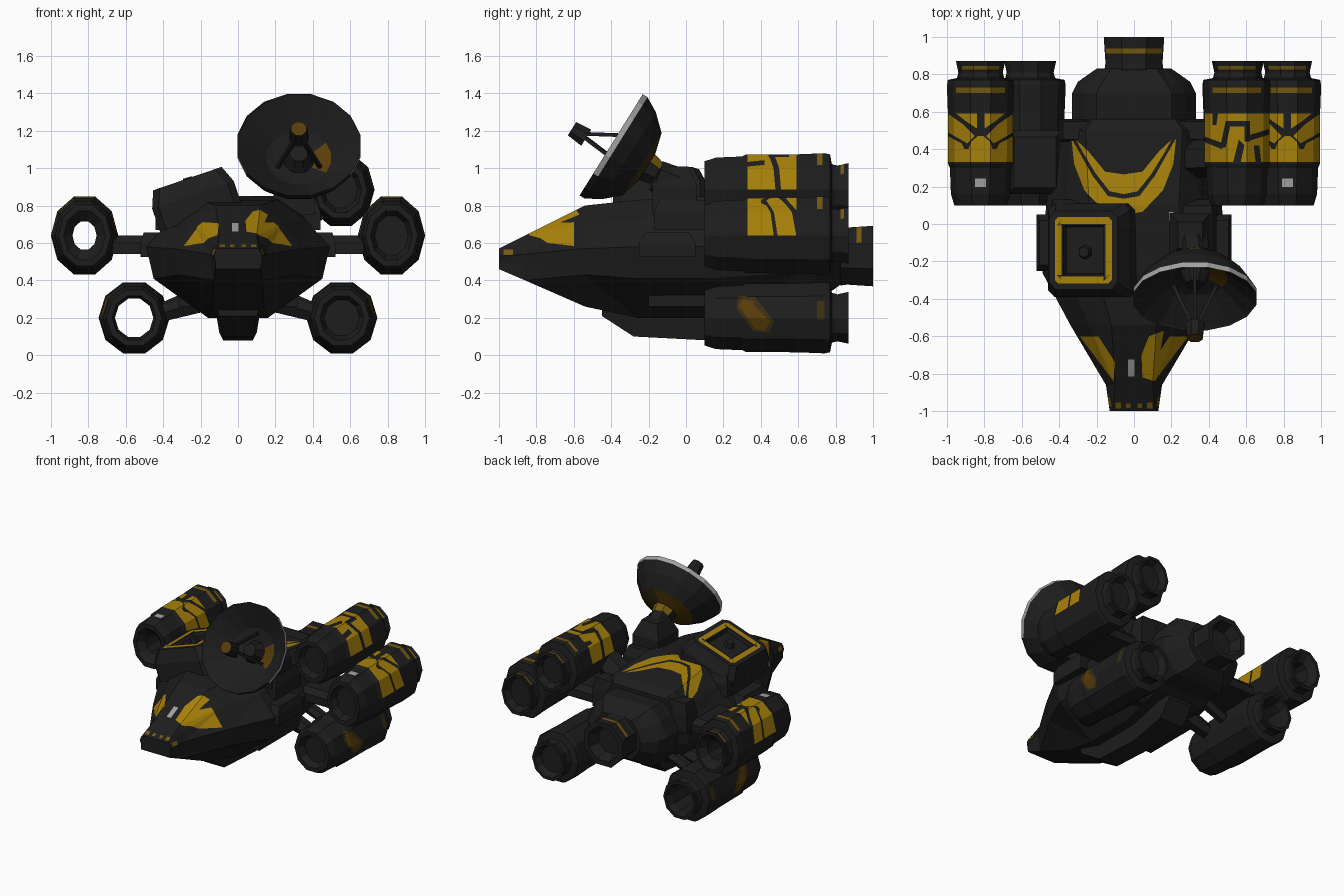
import bpy, bmesh
from math import cos, sin, pi
from mathutils import Vector, Matrix

cube = bpy.data.objects.get("Cube")
if cube:
    bpy.data.objects.remove(cube, do_unlink=True)


def material(name, rgb):
    m = bpy.data.materials.new(name)
    m.use_nodes = True
    m.diffuse_color = (*rgb, 1)
    bsdf = m.node_tree.nodes["Principled BSDF"]
    bsdf.inputs["Base Color"].default_value = (*rgb, 1)
    bsdf.inputs["Roughness"].default_value = 0.8
    return m


MATS = [material("charcoal", (.0125, .0125, .0125)), material("yellow", (.39, .22, .003)),
        material("amber_brown", (.1, .045, .003)), material("olive", (.04, .028, .006)),
        material("light_grey", (.36, .36, .36)), material("ochre", (.18, .1, .005))]
DARK, YELLOW, BROWN, OLIVE, GREY, OCHRE = range(6)
UP = Vector((0, 0, 1))


def finish(name, bm):
    me = bpy.data.meshes.new(name)
    bm.to_mesh(me)
    bm.free()
    for m in MATS:
        me.materials.append(m)
    ob = bpy.data.objects.new(name, me)
    bpy.context.collection.objects.link(ob)
    return ob


def loft(name, rings, closed=False, tris=False):
    """Skin a list of point rings; closed joins the last ring to the first."""
    bm = bmesh.new()
    vs = [[bm.verts.new(p) for p in r] for r in rings]
    n = len(vs[0])
    for a, b in list(zip(vs, vs[1:])) + ([(vs[-1], vs[0])] if closed else []):
        for i in range(n):
            j = (i + 1) % n
            bm.faces.new((a[i], a[j], b[j], b[i]))
    if not closed:
        bm.faces.new(vs[0])
        bm.faces.new(vs[-1])
    if tris:
        bmesh.ops.triangulate(bm, faces=bm.faces[:])
    bmesh.ops.recalc_face_normals(bm, faces=bm.faces[:])
    return finish(name, bm)


def box(name, centre, size, taper=.8, turn=Matrix.Identity(3)):
    """Block whose top is narrower than its base."""
    c, (sx, sy, sz) = Vector(centre), size
    ring = lambda k, z: [c + turn @ Vector((x * sx * k / 2, y * sy * k / 2, z * sz / 2))
                         for x, y in ((-1, -1), (1, -1), (1, 1), (-1, 1))]
    return loft(name, [ring(1, -1), ring(1, .2), ring(taper, 1)])


def ngon(centre, frame, rx, rz, n):
    return [Vector(centre) + frame @ Vector((rx * cos(a), rz * sin(a), 0))
            for a in (pi / 2 + pi / n + i * 2 * pi / n for i in range(n))]


def beam(name, a, b, r1, r2, n=6):
    a, b = Vector(a), Vector(b)
    fr = (b - a).to_track_quat('Z', 'Y').to_matrix()
    return loft(name, [ngon(a, fr, r1, r1, n), ngon(b, fr, r2, r2, n)])


def paint(ob, mat, poly, axis=UP, low=-9, facing=.12):
    """Cut a convex outline, projected along an axis, into the faces and colour it."""
    u, v = ((0, 1) if abs(axis.z) > .5 else (1, 2))
    mid = [sum(p[k] for p in poly) / len(poly) for k in (0, 1)]

    def near(f):
        c = f.calc_center_median()
        if f.normal.dot(axis) < facing or c.dot(axis) < low:
            return False
        return all(min(w.co[ax] for w in f.verts) < max(p[k] for p in poly) and
                   max(w.co[ax] for w in f.verts) > min(p[k] for p in poly)
                   for k, ax in ((0, u), (1, v)))

    bm = bmesh.new()
    bm.from_mesh(ob.data)
    bm.normal_update()
    planes = []
    for p, q in zip(poly, poly[1:] + poly[:1]):
        co, no = Vector((0, 0, 0)), Vector((0, 0, 0))
        co[u], co[v] = p
        no[u], no[v] = q[1] - p[1], p[0] - q[0]
        if no[u] * (mid[0] - p[0]) + no[v] * (mid[1] - p[1]) > 0:
            no = -no
        planes.append((co, no))
        fs = [f for f in bm.faces if near(f)]
        geom = fs + list({e for f in fs for e in f.edges}) + list({w for f in fs for w in f.verts})
        bmesh.ops.bisect_plane(bm, geom=geom, plane_co=co, plane_no=no, dist=1e-5)
    bm.normal_update()
    for f in bm.faces:
        c = f.calc_center_median()
        if near(f) and all((c - co).dot(no) < 0 for co, no in planes):
            f.material_index = mat
    bm.to_mesh(ob.data)
    bm.free()


def rect(x, y, w, h):
    return [(x - w, y - h), (x + w, y - h), (x + w, y + h), (x - w, y + h)]


def place(poly, x, flip):
    return [(x + flip * a, b) for a, b in poly]


# Hull: faceted sections from nose to stern
def section(y, tw, zt, w, zm, bw, zb):
    half = [(tw, zt), (.45 * tw + .55 * w, zt - .42 * (zt - zm)), (w, zm),
            (.92 * w, zm - .45 * (zm - zb)), (bw, zb)]
    return [(x, y, z) for x, z in half] + [(-x, y, z) for x, z in reversed(half)]


hull = loft("hull", [section(*s) for s in (
    (-1, .11, .57, .13, .53, .12, .46), (-.86, .1, .64, .15, .54, .13, .4),
    (-.54, .12, .8, .34, .57, .14, .26), (-.26, .2, .83, .49, .58, .16, .2),
    (.1, .24, .85, .47, .58, .16, .2), (.5, .26, .81, .4, .58, .2, .26),
    (.56, .22, .77, .33, .57, .2, .29))], tris=True)
loft("stern_block", [section(*s) for s in (
    (.5, .2, .74, .33, .55, .2, .3), (.7, .2, .75, .33, .55, .2, .3),
    (.76, .17, .72, .3, .54, .16, .33), (.83, .12, .68, .2, .53, .12, .38))], tris=True)
loft("keel", [[(x * w, y, z) for x, z in ((-1.3, .3), (1.3, .3), (1, zb), (-1, zb))]
              for y, w, zb in ((-.45, .1, .21), (-.28, .08, .1), (.1, .08, .08), (.4, .1, .12), (.5, .1, .24))])

# Nose markings: an outer sweep on both sides, an extra upper arm on the left
for flip in (1, -1):
    paint(hull, YELLOW, place([(.11, -.84), (.1, -.74), (.19, -.6), (.29, -.6)], 0, flip), low=.5)
    paint(hull, OCHRE, place(rect(.085, -.97, .015, .015), 0, flip), low=.5)
    paint(hull, OCHRE, place(rect(.03, -.97, .012, .012), 0, flip), low=.5)
    paint(hull, OCHRE, rect(-.95, .55, .025, .015), Vector((flip, 0, 0)), low=.08)
paint(hull, YELLOW, [(.045, -.82), (.11, -.84), (.13, -.74), (.16, -.57), (.08, -.6), (.04, -.7)], low=.5)
paint(hull, GREY, rect(-.015, -.77, .018, .045))
paint(hull, GREY, rect(.2, .04, .012, .025))

# Broad double chevron on the back, set slightly to the right
for flip in (1, -1):
    for quad in ([(0, .05), (.1, .065), (.085, .15), (0, .135)],
                 [(.1, .065), (.21, .18), (.16, .25), (.085, .15)],
                 [(.21, .18), (.265, .32), (.28, .46), (.235, .38), (.16, .25)],
                 [(0, .16), (.075, .175), (.1, .28), (0, .265)],
                 [(.075, .175), (.15, .27), (.22, .385), (.255, .45), (.19, .39), (.1, .28)]):
        paint(hull, YELLOW, place(quad, -.055, flip), low=.6)

# Side pods, shoulder blocks and belly panels
for s, word in ((-1, "right"), (1, "left")):
    box(word + "_side_pod", (s * .44, -.1, .59), (.16, .3, .13))
    box(word + "_shoulder_block", (s * .33, -.02, .75), (.22, .3, .16))
    box(word + "_stern_shoulder", (s * .3, .5, .66), (.2, .12, .22))
    box(word + "_belly_panel", (s * .22, .05, .33), (.2, .5, .14))


# Engine pods: ten-sided tubes with a recessed or open core
YFRAME = Matrix(((1, 0, 0), (0, 0, 1), (0, 1, 0)))
OUTER = ((.1, .78), (.16, .88), (.3, .91), (.32, .96), (.6, .97), (.74, 1), (.77, .97),
         (.78, .7), (.81, .66), (.87, .73))


def pod(name, x, z, rx, rz, core, hollow):
    ring = lambda y, k: ngon((x, y, z), YFRAME, rx * k, rz * k, 10)
    rings = [ring(.15, core), ring(.1, .62)] + [ring(*p) for p in OUTER] + [ring(.87, .62), ring(.82, core)]
    return loft(name, rings, closed=hollow)


PODS = {"right_upper_pod": (-.82, .64, .18, .22, .36, True), "left_upper_pod": (.82, .64, .18, .22, .5, False),
        "left_top_pod": (.55, .885, .18, .205, .5, False),
        "right_lower_pod": (-.555, .2, .19, .2, .54, True), "left_lower_pod": (.555, .2, .19, .2, .5, False)}
CAMOUFLAGE = ([(.175, .59), (.175, .49), (.07, .43), (.03, .47), (.09, .53)],
              [(.175, .47), (.175, .39), (.08, .39), (.1, .43)],
              [(0, .39), (.07, .39), (.05, .44), (.015, .47), (0, .47)],
              [(.02, .59), (.13, .59), (.08, .55), (.02, .51)])
GAPS = ([(-.18, .44), (-.18, .47), (-.07, .43), (-.08, .4)], [(-.09, .41), (-.06, .41), (-.03, .55), (-.06, .55)],
        [(-.06, .52), (-.06, .55), (.07, .55), (.07, .52)], [(.04, .54), (.07, .54), (.07, .44), (.04, .44)],
        [(.05, .44), (.05, .47), (.18, .51), (.18, .48)], [(-.02, .33), (.02, .33), (.04, .42), (.01, .45)],
        [(.1, .33), (.13, .33), (.12, .42), (.09, .42)], [(-.13, .6), (-.1, .6), (-.11, .53), (-.13, .53)])
for name, (x, z, rx, rz, core, hollow) in PODS.items():
    ob = pod(name, x, z, rx, rz, core, hollow)
    s = 1 if x > 0 else -1
    if "lower" in name:
        side, low = Vector((s, 0, 0)), abs(x) + .05
        paint(ob, OLIVE, [(.27, .25), (.28, .32), (.37, .31), (.47, .18), (.44, .12), (.36, .13)], side, low)
        for blob in ([(.28, .26), (.3, .3), (.36, .29), (.36, .2)], [(.3, .24), (.36, .27), (.45, .18), (.42, .13), (.37, .14)]):
            paint(ob, BROWN, blob, side, low)
        paint(ob, OLIVE, rect(.72, .24, .02, .05), side, low)
        continue
    if "top" in name:
        paint(ob, YELLOW, rect(x, .46, .175, .13), low=z + .01)
        for gap in GAPS:
            paint(ob, DARK, place(gap, x, 1), low=z + .01)
    else:
        paint(ob, YELLOW, rect(x, .365, .175, .035), low=z + .01)
        paint(ob, GREY, rect(x, .22, .03, .022), low=z + .1)
        for flip in (1, -1):
            for shape in CAMOUFLAGE:
                paint(ob, YELLOW, place(shape, x, flip), low=z + .01)
    paint(ob, OCHRE, rect(x, .715, .13, .015), low=z + .08)
    paint(ob, OCHRE, rect(x, .835, .1, .01), low=z + .08)

# Pylons carrying the pods
for s, word in ((-1, "right"), (1, "left")):
    box(word + "_upper_pylon", (s * .53, .33, .59), (.28, .34, .1))
    beam(word + "_lower_pylon", (s * .16, .32, .3), (s * .42, .32, .22), .07, .05)
    beam(word + "_rear_strut", (s * .2, .5, .33), (s * .44, .5, .23), .045, .04)
beam("top_pod_pylon", (.28, .35, .7), (.46, .35, .84), .11, .09)

# Main engine nozzle
engine = loft("main_engine", [ngon((0, y, .53), YFRAME, r, r, 8) for y, r in (
    (.78, .15), (.83, .17), (.86, .165), (1, .175), (1, .135), (.92, .1))])
paint(engine, OCHRE, rect(0, .925, .15, .013), low=.6)

# Turret box with a framed, recessed hatch on top
tilt = Matrix.Rotation(-.33, 3, 'Y')
turret = box("turret_box", (-.235, -.14, .84), (.46, .5, .22), .84, tilt)
bm = bmesh.new()
bm.from_mesh(turret.data)
bmesh.ops.bevel(bm, geom=[e for e in bm.edges if e.calc_length() < .25], offset=.035, segments=1, affect='EDGES')
bm.normal_update()
hatch = max(bm.faces, key=lambda f: f.normal.dot(tilt @ UP) + f.calc_center_median().z)
for width, depth, mat in ((.035, 0, DARK), (.04, 0, YELLOW), (.025, 0, DARK), (.02, -.03, DARK)):
    for f in bmesh.ops.inset_region(bm, faces=[hatch], thickness=width, depth=depth)["faces"]:
        f.material_index = mat
bm.to_mesh(turret.data)
bm.free()
beam("hatch_stud", (-.25, -.15, .88), (-.27, -.15, .95), .05, .03)
box("turret_base", (-.2, -.15, .76), (.36, .4, .14))

# Dish with pale outer rim, hub, mount and feed
centre, aim = Vector((.325, -.4, 1.125)), Vector((0, -.85, .53)).normalized()
frame = aim.to_track_quat('Z', 'Y').to_matrix()
dish = loft("dish", [ngon(centre - aim * d, frame, r * 1.03, r, 16) for d, r in (
    (.16, .07), (.13, .17), (.01, .317), (0, .325), (.03, .325), (.11, .28), (.195, .2), (.225, .09))])
bm = bmesh.new()
bm.from_mesh(dish.data)
for f in bm.faces:
    c = f.calc_center_median() - centre
    along = c.dot(aim)
    radius = (c - aim * along).length
    if radius > .31 and -.02 < along < -.008 and c.z > -.12:
        f.material_index = GREY
    elif along < -.2 and radius > .1:
        f.material_index = BROWN if c.x < .05 else OLIVE
    elif -.16 < along < -.13 and radius < .17 and c.x > .1:
        f.material_index = BROWN
bm.to_mesh(dish.data)
bm.free()
hub = beam("dish_hub", centre - aim * .18, centre - aim * .29, .1, .07, 8)
for f in hub.data.polygons:
    f.material_index = OCHRE if f.normal.z > .4 else DARK
beam("dish_neck", (.32, -.16, .96), (.3, -.02, .9), .09, .1, 8)
box("dish_mount", (.3, -.06, .88), (.22, .24, .26), .6)
feed = centre + aim * .15 + Vector((0, -.04, -.02))
for i in range(3):
    a = pi / 2 + i * 2 * pi / 3
    foot = centre - aim * .12 + frame @ Vector((.13 * cos(a), .13 * sin(a), 0))
    beam("feed_strut_%d" % (i + 1), foot, feed, .014, .014, 4)
head = beam("feed_head", feed - aim * .04, feed + aim * .05, .055, .045, 8)
for f in head.data.polygons:
    f.material_index = BROWN if f.normal.dot(aim) > .5 else DARK
beam("feed_base", centre - aim * .17, centre - aim * .09, .09, .05, 8)
